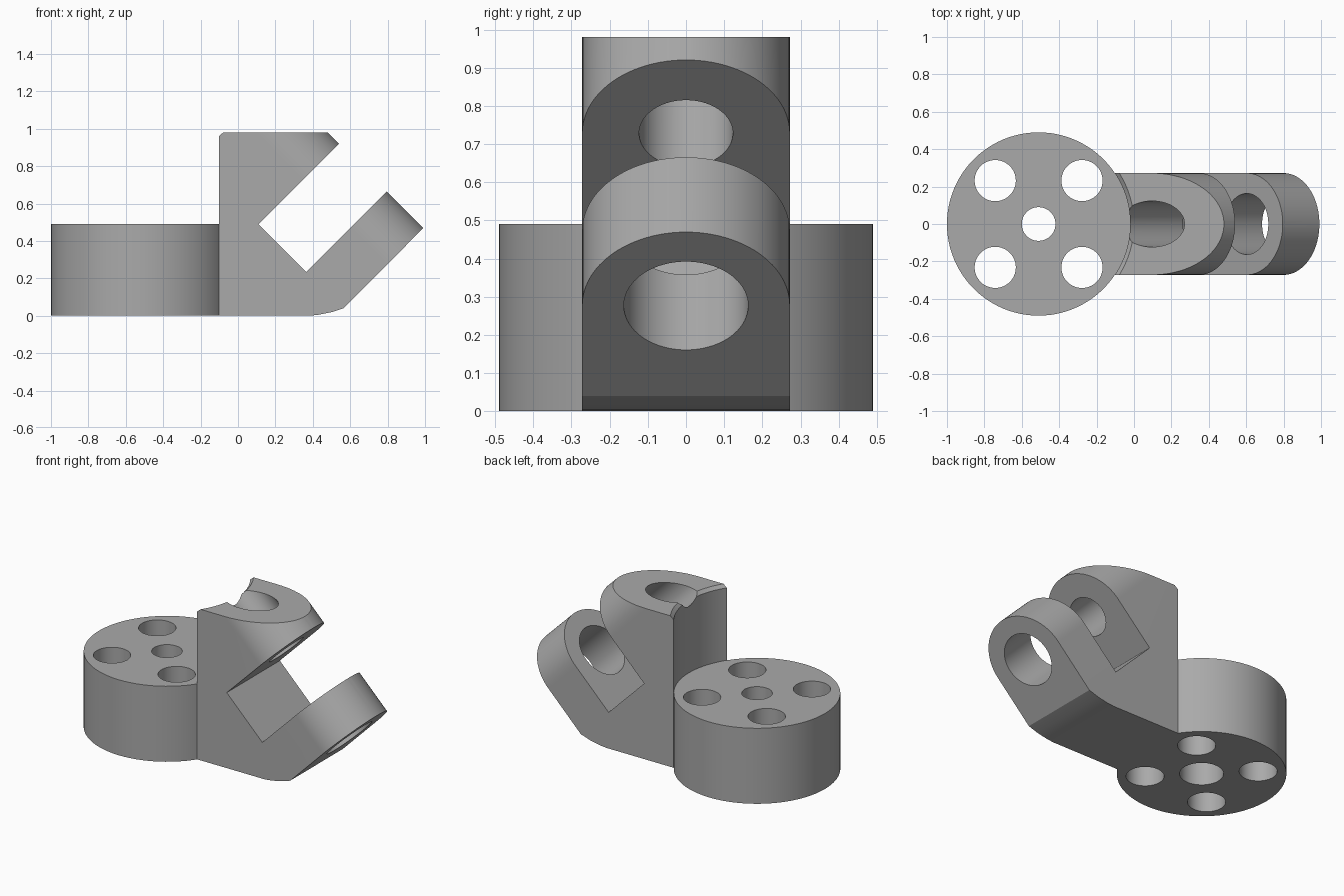
import bpy, bmesh, math
from mathutils import Matrix, Vector

if "Cube" in bpy.data.objects:
    bpy.data.objects.remove(bpy.data.objects["Cube"])

grey = bpy.data.materials.new("plain grey")
grey.use_nodes = True
COLOUR = (0.4, 0.4, 0.4, 1)
grey.diffuse_color = COLOUR
grey.node_tree.nodes["Principled BSDF"].inputs["Base Color"].default_value = COLOUR

DISC_X, DISC_R, DISC_H = -0.51, 0.49, 0.49
TOP = 0.98
ARM_HALF = 0.272
SEGS = 96


def prism(name, points, depth, matrix):
    """Extrude a 2D outline symmetrically along local z, then place it."""
    bm = bmesh.new()
    face = bm.faces.new([bm.verts.new((u, v, -depth / 2)) for u, v in points])
    ext = bmesh.ops.extrude_face_region(bm, geom=[face])
    verts = [g for g in ext["geom"] if isinstance(g, bmesh.types.BMVert)]
    bmesh.ops.translate(bm, verts=verts, vec=(0, 0, depth))
    bmesh.ops.transform(bm, matrix=matrix, verts=bm.verts)
    bmesh.ops.recalc_face_normals(bm, faces=bm.faces)
    return finish(name, bm)


def rod(name, start, end, r1, r2=None):
    """Cylinder or cone between two points."""
    start, end = Vector(start), Vector(end)
    axis = end - start
    turn = axis.to_track_quat("Z", "Y").to_matrix().to_4x4()
    bm = bmesh.new()
    bmesh.ops.create_cone(bm, cap_ends=True, segments=SEGS, radius1=r1,
                          radius2=r1 if r2 is None else r2, depth=axis.length,
                          matrix=Matrix.Translation((start + end) / 2) @ turn)
    return finish(name, bm)


def finish(name, bm):
    mesh = bpy.data.meshes.new(name)
    bm.to_mesh(mesh)
    bm.free()
    mesh.materials.append(grey)
    obj = bpy.data.objects.new(name, mesh)
    bpy.context.collection.objects.link(obj)
    return obj


def combine(obj, tool, operation):
    """Apply a boolean and discard the tool."""
    mod = obj.modifiers.new(operation.lower(), "BOOLEAN")
    mod.operation, mod.object, mod.solver = operation, tool, "EXACT"
    bpy.context.view_layer.objects.active = obj
    bpy.ops.object.modifier_apply(modifier=mod.name)
    bpy.data.objects.remove(tool)


# Forked bracket: side profile
profile = [(-0.2, 0), (0.38, 0), (0.43, 0.005), (0.5, 0.019), (0.565, 0.04),
           (0.992, 0.47), (0.795, 0.665), (0.365, 0.235), (0.11, 0.49),
           (0.54, 0.92), (0.48, TOP), (-0.2, TOP)]
upright = Matrix(((1, 0, 0, 0), (0, 0, -1, 0), (0, 1, 0, 0), (0, 0, 0, 1)))
bracket = prism("forked_bracket", profile, 0.8, upright)

# Round both arm tips about the shared pin axis
pin = Vector((0.475, 0, 0.601))
along = Vector((1, 0, 1)).normalized()
across = Vector((1, 0, -1)).normalized()
frame = Matrix((along, Vector((0, 1, 0)), across)).transposed().to_4x4()
tip = [(ARM_HALF * math.cos(a), ARM_HALF * math.sin(a))
       for a in (math.pi * (i / 48 - 0.5) for i in range(49))]
outline = [(-2, -ARM_HALF)] + tip + [(-2, ARM_HALF)]
combine(bracket, prism("tip_shape", outline, 4, Matrix.Translation(pin) @ frame), "INTERSECT")

# Concave clearance above the disc, with an eased top edge
combine(bracket, rod("clearance", (DISC_X, 0, DISC_H), (DISC_X, 0, 1.2), DISC_R), "DIFFERENCE")
combine(bracket, rod("edge_ease", (DISC_X, 0, TOP - 0.02), (DISC_X, 0, TOP + 0.02),
                     DISC_R, DISC_R + 0.04), "DIFFERENCE")

# Pin holes: narrow through the upper arm, wide through the lower
combine(bracket, rod("upper_pin_hole", pin, pin - across, 0.123), "DIFFERENCE")
combine(bracket, rod("lower_pin_hole", pin, pin + across, 0.163), "DIFFERENCE")

# Round mounting disc joined to the bracket
body = rod("mounting_disc_and_fork", (DISC_X, 0, 0), (DISC_X, 0, DISC_H), DISC_R)
combine(body, bracket, "UNION")

# Four bolt holes and a counterbored centre hole
for sx in (-1, 1):
    for sy in (-1, 1):
        x, y = DISC_X + sx * 0.232, sy * 0.232
        combine(body, rod("bolt_hole", (x, y, -0.1), (x, y, 0.6), 0.11), "DIFFERENCE")
combine(body, rod("centre_hole", (DISC_X, 0, -0.1), (DISC_X, 0, 0.6), 0.09), "DIFFERENCE")
combine(body, rod("counterbore", (DISC_X, 0, -0.1), (DISC_X, 0, 0.28), 0.127), "DIFFERENCE")

body.select_set(True)
bpy.context.view_layer.objects.active = body
bpy.ops.object.shade_smooth_by_angle(angle=math.radians(25))
